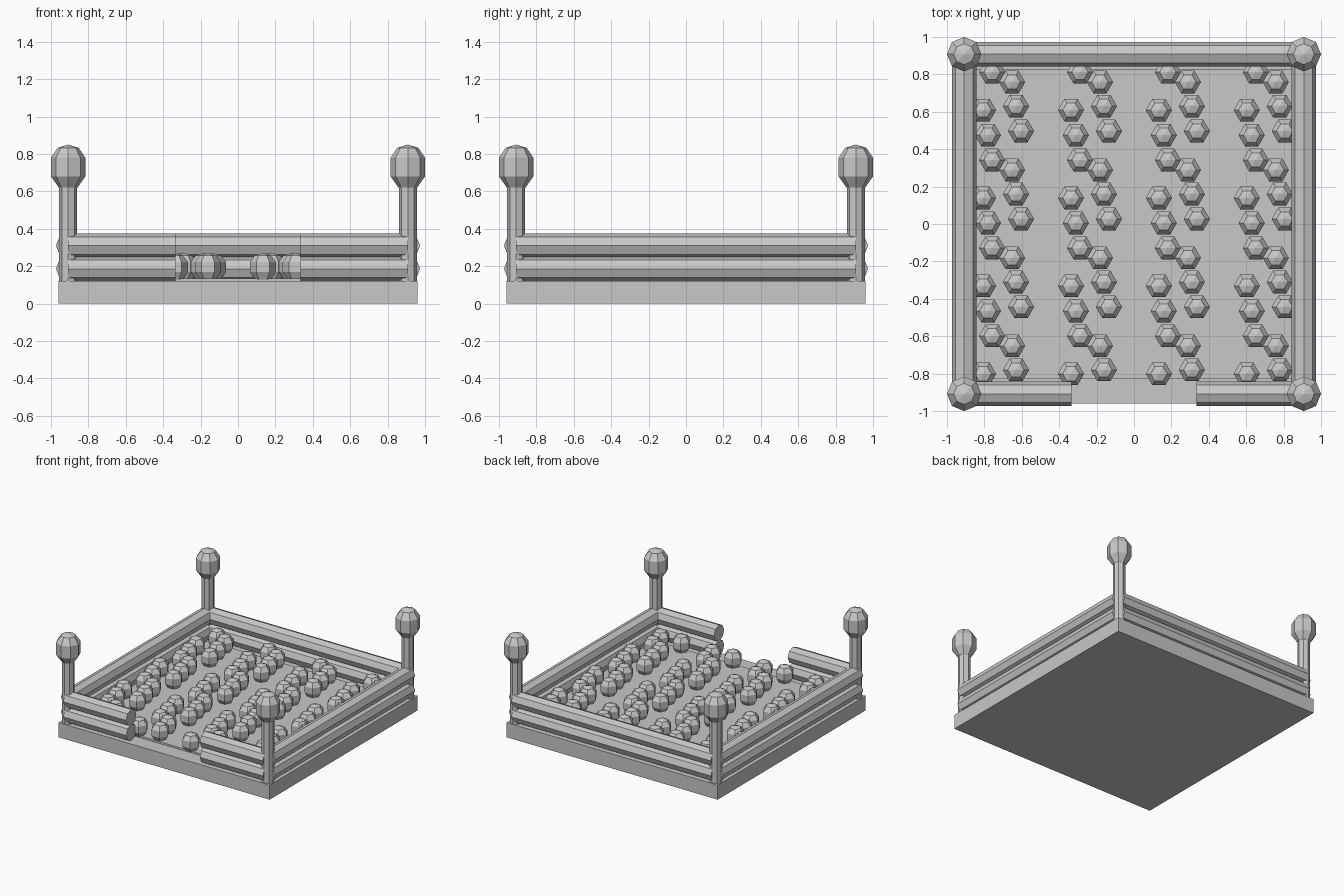
import bpy, bmesh
from math import sin, cos, pi
from mathutils import Matrix, Vector

cube = bpy.data.objects.get("Cube")
if cube:
    bpy.data.objects.remove(cube, do_unlink=True)

GREY = (0.58, 0.58, 0.58, 1)
mat = bpy.data.materials.new("plain_grey")
mat.use_nodes = True
mat.diffuse_color = GREY
bsdf = next(n for n in mat.node_tree.nodes if n.type == 'BSDF_PRINCIPLED')
bsdf.inputs["Base Color"].default_value = GREY


def finish(name, bm):
    bmesh.ops.recalc_face_normals(bm, faces=bm.faces)
    me = bpy.data.meshes.new(name)
    bm.to_mesh(me)
    bm.free()
    me.materials.append(mat)
    ob = bpy.data.objects.new(name, me)
    bpy.context.collection.objects.link(ob)
    return ob


def box(name, size, centre):
    bm = bmesh.new()
    m = Matrix.Translation(centre) @ Matrix.Diagonal((*size, 1))
    bmesh.ops.create_cube(bm, size=1, matrix=m)
    return finish(name, bm)


def turned(bm, profile, sides, centre):
    """Revolve (radius, height) rings about a vertical axis and cap the ends."""
    c = Vector(centre)
    rings = [[bm.verts.new(c + Vector((r * cos(2 * pi * i / sides), r * sin(2 * pi * i / sides), z)))
              for i in range(sides)] for r, z in profile]
    for a, b in zip(rings, rings[1:]):
        for i in range(sides):
            j = (i + 1) % sides
            bm.faces.new((a[i], a[j], b[j], b[i]))
    bm.faces.new(rings[0][::-1])
    top = bmesh.ops.poke(bm, faces=[bm.faces.new(rings[-1])])
    return top['verts'][0]


def log(name, start, end, radius=0.066):
    """Eight-sided log between two points."""
    a, b = Vector(start), Vector(end)
    bm = bmesh.new()
    rot = (b - a).to_track_quat('Z', 'Y').to_matrix().to_4x4()
    bmesh.ops.create_cone(bm, cap_ends=True, segments=8, radius1=radius, radius2=radius,
                          depth=(b - a).length, matrix=Matrix.Translation((a + b) / 2) @ rot)
    return finish(name, bm)


# Base slab and slightly raised floor
box("base", (1.92, 1.92, 0.12), (0, 0, 0.06))
box("floor", (1.72, 1.66, 0.04), (0, 0, 0.115))

# Stacked log walls, with a gap at the front
P, GAP = 0.908, 0.335
for level, z in (("lower", 0.186), ("upper", 0.31)):
    log(f"back_log_{level}", (-P, P, z), (P, P, z))
    for side, s in (("left", 1), ("right", -1)):
        log(f"{side}_log_{level}", (s * P, -P, z), (s * P, P, z))
        log(f"front_{side}_log_{level}", (s * GAP, -P, z), (s * P, -P, z))

# Corner posts with rounded knobs
for end, sy in (("front", -1), ("back", 1)):
    for side, sx in (("left", 1), ("right", -1)):
        spot = (sx * P, sy * P, 0)
        bm = bmesh.new()
        turned(bm, [(0.048, 0.1), (0.048, 0.64)], 8, spot)
        finish(f"{end}_{side}_post", bm)
        bm = bmesh.new()
        tip = turned(bm, [(0.05, 0.62), (0.092, 0.68), (0.092, 0.78), (0.056, 0.833)], 8, spot)
        tip.co.z = 0.85
        finish(f"{end}_{side}_knob", bm)

# Floor stones: one cluster repeated on a square grid
CLUSTER = [(0, 0), (0.107, -0.053), (-0.048, -0.203),
           (0.128, -0.182), (-0.022, -0.337), (0.155, -0.315)]
STEP = 0.47
bm = bmesh.new()
for col in range(4):
    for row in range(4):
        for dx, dy in CLUSTER:
            x, y = -0.759 + col * STEP + dx, 0.812 - row * STEP + dy
            if y > -0.85:
                tip = turned(bm, [(0.044, 0.13), (0.07, 0.17), (0.07, 0.222), (0.044, 0.257)], 6, (x, y, 0))
                tip.co.z = 0.27
finish("floor_stones", bm)
